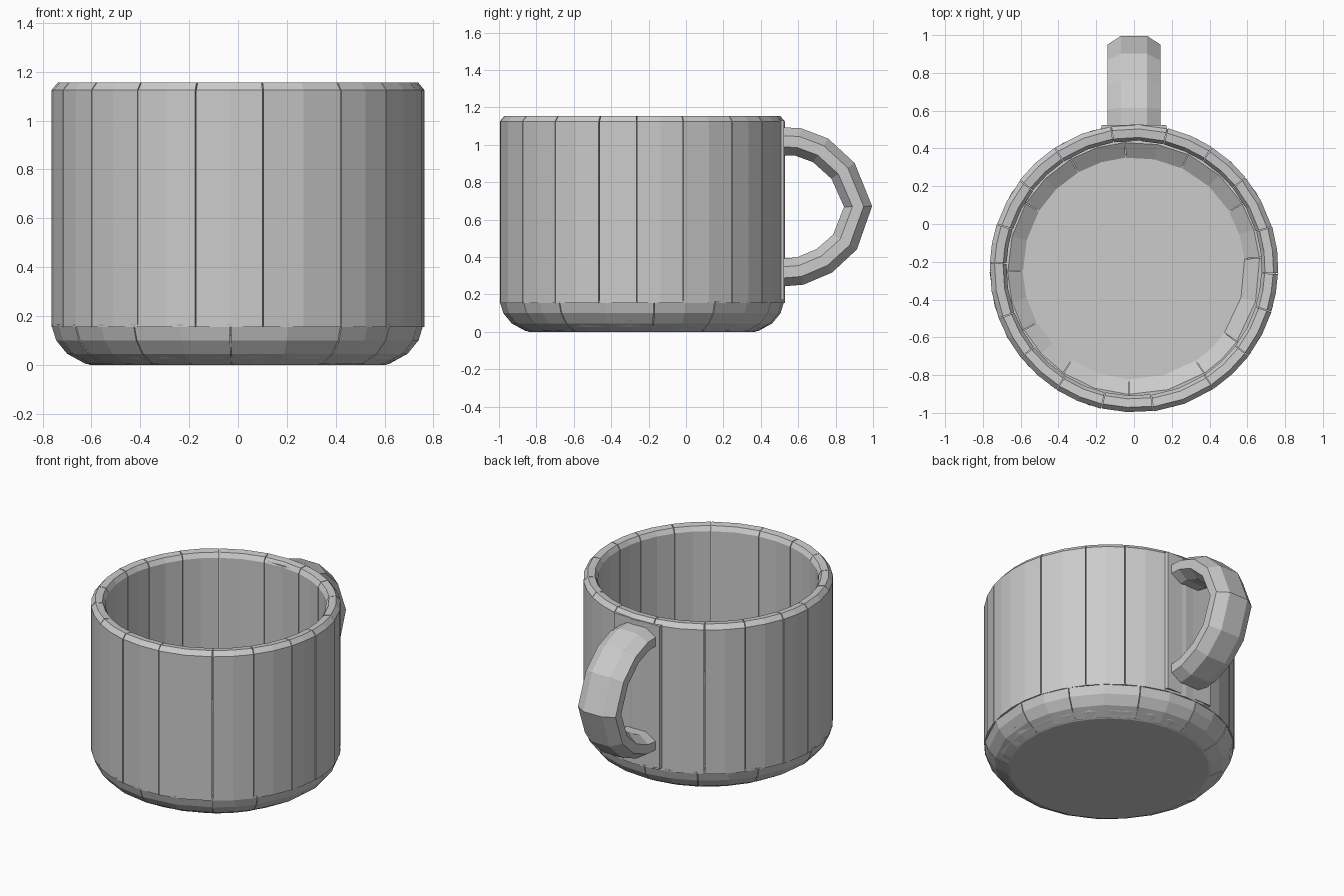
import bpy, bmesh, math, random
from mathutils import Vector

if "Cube" in bpy.data.objects:
    bpy.data.objects.remove(bpy.data.objects["Cube"])

random.seed(4)
CENTRE_Y = -0.235

grey = bpy.data.materials.new("plain grey")
grey.use_nodes = True
colour = (0.6, 0.6, 0.6, 1)
grey.diffuse_color = colour
grey.node_tree.nodes["Principled BSDF"].inputs["Base Color"].default_value = colour


def loft(name, rings):
    """Skin a row of closed rings and cap both ends."""
    bm = bmesh.new()
    rows = [[bm.verts.new(p) for p in ring] for ring in rings]
    n = len(rows[0])
    for a, b in zip(rows, rows[1:]):
        for i in range(n):
            j = (i + 1) % n
            bm.faces.new((a[i], a[j], b[j], b[i]))
    bm.faces.new(rows[0])
    bm.faces.new(rows[-1])
    bmesh.ops.recalc_face_normals(bm, faces=bm.faces)
    mesh = bpy.data.meshes.new(name)
    bm.to_mesh(mesh)
    bm.free()
    mesh.materials.append(grey)
    obj = bpy.data.objects.new(name, mesh)
    bpy.context.collection.objects.link(obj)
    return obj


def polar(r, angle, z):
    return Vector((r * math.cos(angle), CENTRE_Y + r * math.sin(angle), z))


def ring(r, z, sides=32):
    return [polar(r, math.tau * (i + 0.5) / sides, z) for i in range(sides)]


def panel_ring(name, count, profile, gap, spread):
    """Faceted panels side by side round the cup, with uneven widths."""
    step = math.tau / count
    cuts = [step * (i + random.uniform(-spread, spread)) for i in range(count)]
    cuts.append(cuts[0] + math.tau)
    for i in range(count):
        a, b = cuts[i] + gap, cuts[i + 1] - gap
        lift = random.uniform(-0.004, 0)
        rings = []
        for t in (0, 0.5, 1):
            angle = a + (b - a) * t
            rings.append([polar(r + lift, angle, z) for r, z in profile])
        loft(f"{name}_{i + 1}", rings)


# Wall staves with a bevelled rim
wall = [(0.765, 0.155), (0.765, 1.125), (0.74, 1.155),
        (0.695, 1.15), (0.677, 1.12), (0.677, 0.155)]
panel_ring("wall_panel", 18, wall, 0.003, 0.2)

# Rounded foot, in chunky segments
foot = [(0.59, 0.004), (0.625, 0.004), (0.70, 0.045), (0.745, 0.10),
        (0.765, 0.165), (0.67, 0.175), (0.59, 0.12)]
panel_ring("foot_segment", 12, foot, 0.003, 0.2)

# Base disc and cup floor
loft("base_disc", [ring(0.61, 0), ring(0.66, 0.025), ring(0.70, 0.06), ring(0.69, 0.12)])

# Flat mount where the handle meets the wall
loft("handle_mount", [[Vector((x, y, z)) for x, y in
     ((-0.19, 0.44), (0.19, 0.44), (0.17, 0.525), (-0.17, 0.525))]
     for z in (0.17, 1.13)])

# Handle of overlapping faceted links
path = [(0.48, 1.02), (0.60, 1.015), (0.72, 0.97), (0.84, 0.86), (0.92, 0.67),
        (0.85, 0.48), (0.74, 0.38), (0.61, 0.325), (0.48, 0.315)]
section = [(-0.14, -0.03), (-0.14, 0.03), (-0.07, 0.075), (0.07, 0.075),
           (0.14, 0.03), (0.14, -0.03), (0.07, -0.075), (-0.07, -0.075)]
points = [Vector((0, y, z)) for y, z in path]
rings = []
for i, p in enumerate(points):
    along = (points[min(i + 1, len(points) - 1)] - points[max(i - 1, 0)]).normalized()
    out = Vector((1, 0, 0)).cross(along)
    rings.append([p + Vector((x, 0, 0)) + out * h for x, h in section])
loft("handle", rings)
